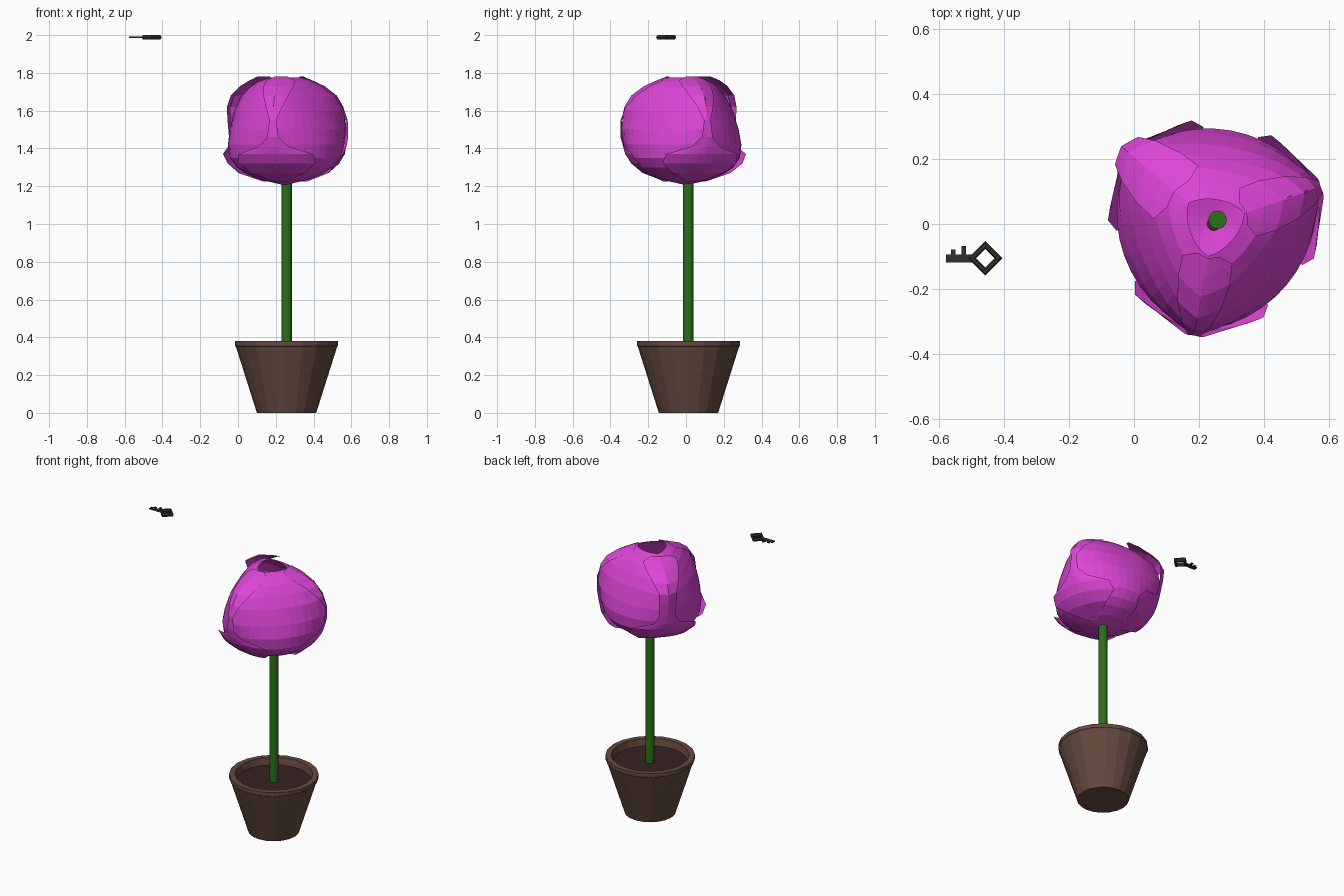
import bpy, bmesh, math
from mathutils import Vector

if "Cube" in bpy.data.objects:
    bpy.data.objects.remove(bpy.data.objects["Cube"])

CX, CY = 0.257, 0.013      # pot and stem axis
FX, FY = 0.245, 0.0        # flower axis

def material(name, rgb):
    m = bpy.data.materials.new(name)
    m.diffuse_color = (*rgb, 1)
    m.use_nodes = True
    m.node_tree.nodes["Principled BSDF"].inputs["Base Color"].default_value = m.diffuse_color
    return m

PINK = material("petal_pink", (0.72, 0.06, 0.68))
BROWN = material("pot_brown", (0.13, 0.068, 0.05))
SOIL = material("soil_dark", (0.04, 0.016, 0.016))
GREEN = material("stem_green", (0.025, 0.16, 0.01))
BLACK = material("key_black", (0.03, 0.03, 0.03))

def make(name, verts, faces, mat):
    me = bpy.data.meshes.new(name)
    me.from_pydata(verts, [], faces)
    bm = bmesh.new()
    bm.from_mesh(me)
    bmesh.ops.recalc_face_normals(bm, faces=bm.faces)
    bm.to_mesh(me)
    bm.free()
    me.materials.append(mat)
    ob = bpy.data.objects.new(name, me)
    bpy.context.collection.objects.link(ob)
    return ob

def lathe(name, profile, n, mat, cap_start=True, cap_end=False):
    verts = [(CX + r * math.cos(math.tau * i / n), CY + r * math.sin(math.tau * i / n), z)
             for r, z in profile for i in range(n)]
    faces = [(j * n + i, j * n + (i + 1) % n, (j + 1) * n + (i + 1) % n, (j + 1) * n + i)
             for j in range(len(profile) - 1) for i in range(n)]
    if cap_start:
        faces.append(tuple(range(n)))
    if cap_end:
        faces.append(tuple(range(len(verts) - n, len(verts))))
    return make(name, verts, faces, mat)

# Pot, soil and stem
lathe("pot", [(0.157, 0), (0.268, 0.35), (0.273, 0.355), (0.273, 0.38),
              (0.237, 0.38), (0.225, 0.32)], 20, BROWN)
lathe("soil", [(0.228, 0.335)], 20, SOIL)
stem = lathe("stem", [(0.028, 0.33), (0.028, 1.23)], 16, GREEN, True, True)
bpy.context.view_layer.objects.active = stem
stem.select_set(True)
bpy.ops.object.shade_smooth_by_angle()

# Flower profile: height, radius at petal middle, radius at the corner seams
PROFILE = [(1.21, 0.02, 0.02), (1.235, 0.13, 0.13), (1.265, 0.20, 0.21), (1.30, 0.25, 0.265),
           (1.35, 0.285, 0.31), (1.42, 0.292, 0.335), (1.50, 0.275, 0.348), (1.60, 0.24, 0.335),
           (1.67, 0.20, 0.30), (1.72, 0.165, 0.24), (1.755, 0.125, 0.17), (1.775, 0.075, 0.10)]

def interp(table, z, k):
    for a, b in zip(table, table[1:]):
        if z <= b[0]:
            t = (z - a[0]) / (b[0] - a[0])
            return a[k] + (b[k] - a[k]) * t
    return table[-1][k]

def point(angle, r, z):
    a = math.radians(angle)
    return (FX + r * math.cos(a), FY + r * math.sin(a), z)

def radius(z, off):
    """off = degrees away from the petal middle, 60 is the corner seam"""
    w = min(abs(off) / 60, 1) ** 2
    return interp(PROFILE, z, 1) * (1 - w) + interp(PROFILE, z, 2) * w

def patch(name, rows):
    n = len(rows[0])
    faces = [(j * n + i, j * n + i + 1, (j + 1) * n + i + 1, (j + 1) * n + i)
             for j in range(len(rows) - 1) for i in range(n - 1)]
    return make(name, [p for row in rows for p in row], faces, PINK)

# Three broad petals forming the bud
for k, mid in enumerate((80, 200, 320)):
    patch(f"broad_petal_{k + 1}",
          [[point(mid + o, radius(z, o), z) for o in range(-60, 61, 10)] for z, _, _ in PROFILE])

# Three pinched corner petals: wide wings below, narrow waist, flaps above
HALF = [(1.225, 20), (1.27, 36), (1.32, 44), (1.37, 38), (1.41, 14), (1.46, 5),
        (1.55, 3), (1.62, 8), (1.68, 15), (1.73, 25), (1.76, 35), (1.78, 20)]
for k, (corner, waist, lift) in enumerate(((19, 3, 0.0), (140, 9, 0.05), (260, 3, 0.0))):
    rows = []
    for z, half in HALF:
        half = max(half, waist)
        row = []
        for i in range(-5, 6):
            o = half * i / 5
            wing = 0.028 * abs(i) / 5 if z < 1.4 else 0.01 * abs(i) / 5
            extra = lift * max(0, min(1, (z - 1.5) / 0.15))
            row.append(point(corner + o, radius(z, 60 - abs(o)) + 0.006 + wing + extra, z))
        rows.append(row)
    patch(f"corner_petal_{k + 1}", rows)

# Floating key: diamond ring, shaft and two teeth
KX, KY, KZ = -0.457, -0.105, 1.988
bpy.ops.mesh.primitive_torus_add(major_segments=4, minor_segments=6, major_radius=0.0405,
                                 minor_radius=0.0125, location=(KX, KY, KZ))
ring = bpy.context.object
ring.name = "key_ring"
ring.scale.z = 0.012 / 0.0108
ring.data.materials.append(BLACK)
for name, x0, x1, y0, y1 in (("key_shaft", -0.577, -0.497, -0.118, -0.093),
                             ("key_tooth_1", -0.562, -0.548, -0.094, -0.079),
                             ("key_tooth_2", -0.53, -0.516, -0.094, -0.068)):
    bpy.ops.mesh.primitive_cube_add(size=1, location=((x0 + x1) / 2, (y0 + y1) / 2, KZ))
    ob = bpy.context.object
    ob.name = name
    ob.scale = (x1 - x0, y1 - y0, 0.008)
    ob.data.materials.append(BLACK)
